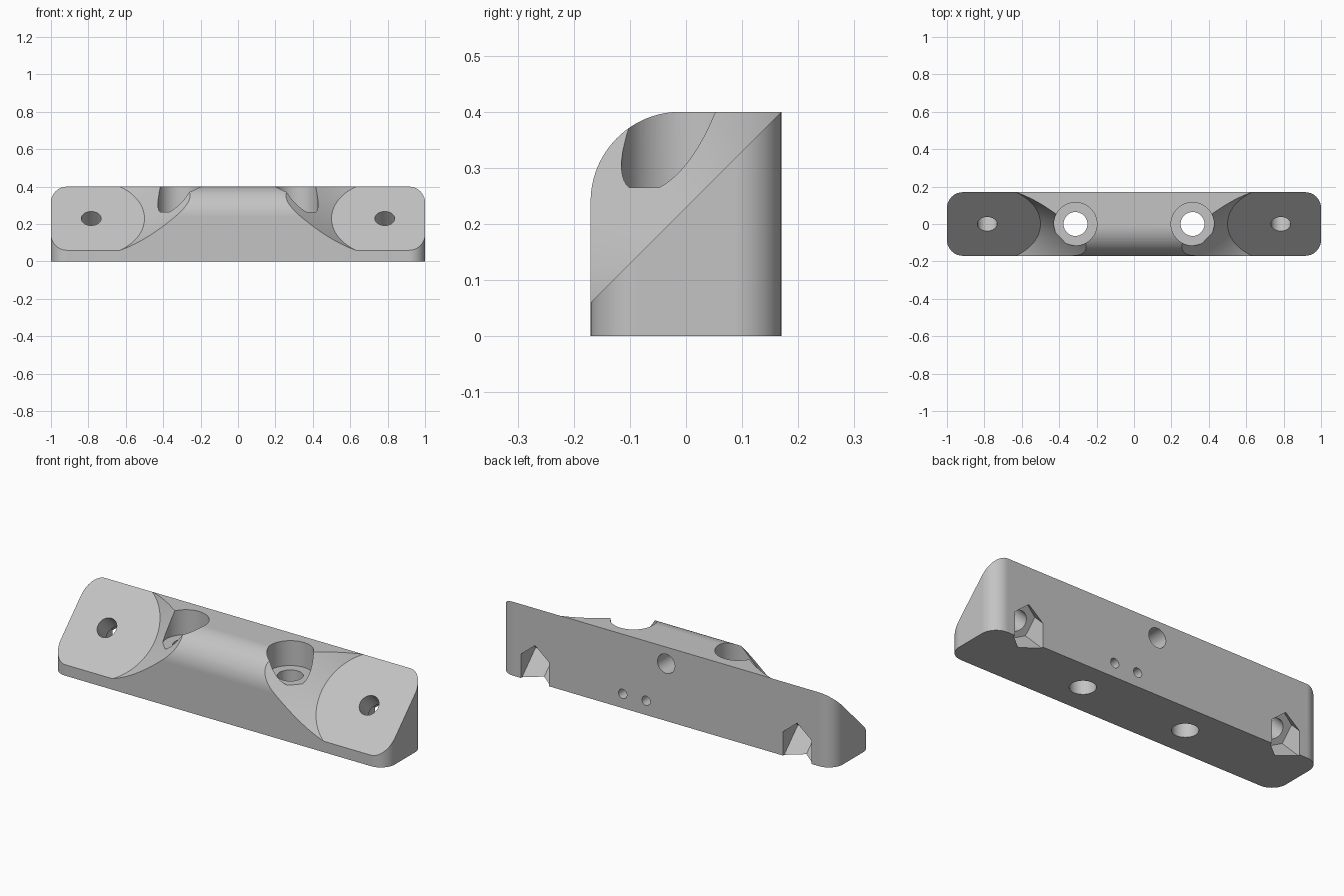
import bpy, bmesh, math
from mathutils import Matrix, Vector

if "Cube" in bpy.data.objects:
    bpy.data.objects.remove(bpy.data.objects["Cube"], do_unlink=True)

HALF_DEPTH, HEIGHT = 0.17, 0.4

grey = bpy.data.materials.new("light_grey")
grey.use_nodes = True
colour = (0.55, 0.55, 0.55, 1)
grey.diffuse_color = colour
grey.node_tree.nodes["Principled BSDF"].inputs["Base Color"].default_value = colour


def make_object(name, bm):
    bmesh.ops.recalc_face_normals(bm, faces=bm.faces)
    mesh = bpy.data.meshes.new(name)
    bm.to_mesh(mesh)
    bm.free()
    mesh.materials.append(grey)
    obj = bpy.data.objects.new(name, mesh)
    bpy.context.collection.objects.link(obj)
    return obj


def round_cutter(name, frame, low, high, r_low, r_high=None, sides=64):
    """Cylinder, cone or prism along the frame's z axis, from low to high."""
    bm = bmesh.new()
    bmesh.ops.create_cone(
        bm, cap_ends=True, segments=sides, radius1=r_low,
        radius2=r_low if r_high is None else r_high, depth=high - low,
        matrix=frame @ Matrix.Translation((0, 0, (low + high) / 2)))
    return make_object(name, bm)


def apply_boolean(target, tool, operation="DIFFERENCE"):
    mod = target.modifiers.new(tool.name, "BOOLEAN")
    mod.object, mod.operation, mod.solver = tool, operation, "EXACT"
    bpy.context.view_layer.objects.active = target
    bpy.ops.object.modifier_apply(modifier=mod.name)
    bpy.data.objects.remove(tool, do_unlink=True)


# Block with rounded upright corners
bm = bmesh.new()
bmesh.ops.create_cube(bm, size=1)
bmesh.ops.scale(bm, vec=(2, 2 * HALF_DEPTH, HEIGHT), verts=bm.verts)
bmesh.ops.translate(bm, vec=(0, 0, HEIGHT / 2), verts=bm.verts)
upright = [e for e in bm.edges
           if abs(e.verts[0].co.z - e.verts[1].co.z) > 0.1]
bmesh.ops.bevel(bm, geom=upright, offset=0.085, segments=14, profile=0.5,
                affect="EDGES")
bracket = make_object("mounting_bracket", bm)

# Rounded front top edge: side profile swept along the length
round_r = 0.16
outline = [(0.3, -0.1), (0.3, HEIGHT + 0.0)]
for i in range(25):
    a = math.pi / 2 * (1 + i / 24)
    outline.append((round_r - HALF_DEPTH + round_r * math.cos(a),
                    HEIGHT - round_r + round_r * math.sin(a)))
outline.append((-HALF_DEPTH, -0.1))
bm = bmesh.new()
face = bm.faces.new([bm.verts.new((-1.2, y, z)) for y, z in outline])
swept = bmesh.ops.extrude_face_region(bm, geom=[face])["geom"]
bmesh.ops.translate(bm, vec=(2.4, 0, 0),
                    verts=[v for v in swept if isinstance(v, bmesh.types.BMVert)])
apply_boolean(bracket, make_object("front_rounding", bm), "INTERSECT")

tilt = Matrix.Rotation(math.radians(45), 4, "X")
for side in (-1, 1):
    slanted = Matrix.Translation((side * 0.785, 0, 0.2295)) @ tilt
    vertical = Matrix.Translation((side * 0.313, 0, 0))
    # Slanted seat with flared clearance, bolt hole and hexagonal nut pocket
    cutters = [
        round_cutter("slanted_seat", slanted, 0, 0.3, 0.285, 0.285 + 0.3 * 1.4, 128),
        round_cutter("bolt_hole", slanted, -0.25, 0.1, 0.053),
        round_cutter("nut_pocket", slanted, -0.6, -0.11, 0.098, sides=6),
        # Counterbored vertical screw hole
        round_cutter("counterbore", vertical, 0.265, 0.6, 0.115),
        round_cutter("screw_hole", vertical, -0.1, 0.5, 0.064),
    ]
    for cutter in cutters:
        apply_boolean(bracket, cutter)

# Blind holes in the back face: x, z, radius, depth
backward = Matrix.Rotation(math.radians(-90), 4, "X")
for x, z, radius, depth in [(0, 0.31, 0.052, 0.2),
                            (0.26, 0.077, 0.025, 0.12),
                            (0.12, 0.077, 0.025, 0.12)]:
    frame = Matrix.Translation((x, HALF_DEPTH, z)) @ backward
    apply_boolean(bracket, round_cutter("back_hole", frame, -depth, 0.1, radius, sides=40))

# Smooth curved walls, crisp edges
bpy.ops.object.select_all(action="DESELECT")
bracket.select_set(True)
bpy.context.view_layer.objects.active = bracket
bpy.ops.object.shade_smooth_by_angle(angle=math.radians(22))
weighted = bracket.modifiers.new("even_shading", "WEIGHTED_NORMAL")
weighted.keep_sharp = True
